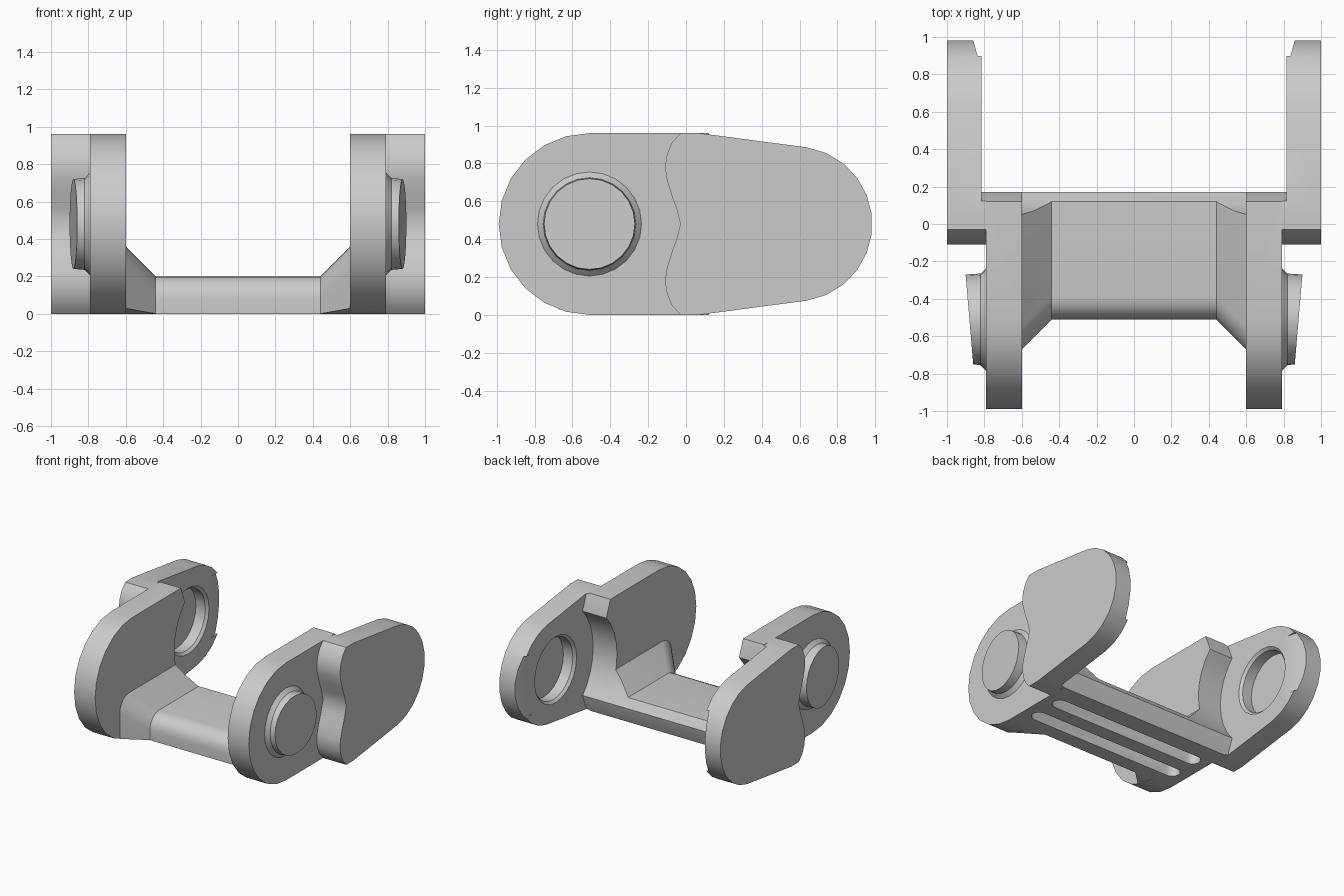
import bpy, bmesh
from math import sin, cos, pi, radians

cube = bpy.data.objects.get("Cube")
if cube:
    bpy.data.objects.remove(cube, do_unlink=True)

grey = bpy.data.materials.new("plain grey")
grey.use_nodes = True
grey.diffuse_color = (0.6, 0.6, 0.6, 1)
grey.node_tree.nodes["Principled BSDF"].inputs["Base Color"].default_value = grey.diffuse_color

MID = 0.48  # height of the link axis


def loft(name, rings):
    """Closed solid through rings that have equal point counts."""
    bm = bmesh.new()
    loops = [[bm.verts.new(p) for p in ring] for ring in rings]
    for a, b in zip(loops, loops[1:]):
        for i in range(len(a)):
            j = (i + 1) % len(a)
            bm.faces.new((a[i], a[j], b[j], b[i]))
    bm.faces.new(loops[0])
    bm.faces.new(loops[-1])
    bmesh.ops.recalc_face_normals(bm, faces=bm.faces)
    mesh = bpy.data.meshes.new(name)
    bm.to_mesh(mesh)
    bm.free()
    mesh.materials.append(grey)
    obj = bpy.data.objects.new(name, mesh)
    bpy.context.collection.objects.link(obj)
    return obj


def prism_x(name, outline, x0, x1):
    return loft(name, [[(x, y, z) for y, z in outline] for x in (x0, x1)])


def prism_z(name, outline, z0, z1):
    return loft(name, [[(x, y, z) for x, y in outline] for z in (z0, z1)])


def arc(cy, cz, r, start, end, steps):
    angles = [radians(start + (end - start) * i / steps) for i in range(steps + 1)]
    return [(cy + r * cos(a), cz + r * sin(a)) for a in angles]


def disc(x, y, r, slant=0):
    return [(x + slant * (u - y), u, v) for u, v in arc(y, MID, r, 0, 345, 23)]


def combine(target, other, operation):
    mod = target.modifiers.new(operation, "BOOLEAN")
    mod.operation, mod.solver, mod.object = operation, "EXACT", other
    bpy.context.view_layer.objects.active = target
    bpy.ops.object.modifier_apply(modifier=mod.name)
    bpy.data.objects.remove(other, do_unlink=True)


# Crossbar with a rounded front edge, flaring into the side plates
def bar_ring(x, flare):
    top, front = 0.2 + flare, -0.51 - flare
    nose = arc(front + 0.12, top - 0.12, 0.12, 90, 180, 6)
    pts = [(0.3, 0), (0.3, top)] + nose + [(front, flare * 0.18), (-0.5, 0)]
    return [(x, y, z) for y, z in pts]


link = loft("chain_link", [bar_ring(-0.6, 0.16), bar_ring(-0.44, 0),
                           bar_ring(0.44, 0), bar_ring(0.6, 0.16)])

# Side plate outlines, in y and z
inner_outline = arc(-0.51, MID, 0.48, 90, 270, 12) + [(0.3, 0), (0.3, 2 * MID)]
wave = [(-0.03, 0.48), (-0.05, 0.40), (-0.079, 0.32), (-0.86 / 8, 0.23), (-0.11, 0.17),
        (-0.1, 0.11), (-0.075, 0.05), (-0.03, 0)]
wave[3:5] = [(-0.105, 0.23), (-0.11, 0.17)]
upper_wave = [(y, 2 * MID - z) for y, z in reversed(wave[1:])]
outer_outline = upper_wave + wave + [(0.07, 0)] + arc(0.575, MID, 0.41, -81, 81, 11) + [(0.07, 2 * MID)]

for s in (-1, 1):
    combine(link, prism_x("inner_plate", inner_outline, s * 0.6, s * 0.79), "UNION")
    combine(link, prism_x("outer_plate", outer_outline, s * 0.79, s), "UNION")

# Concave back that clears the next link, with sloped lips above and below
hollow = [(1.2, -0.1), (0.082, -0.1), (0.17, 0.13)]
hollow += arc(0.54, MID, 0.505, 223, 137, 8)
hollow += [(0.17, 0.83), (0.082, 1.06), (1.2, 1.06)]
combine(link, prism_x("hollow_cutter", hollow, -0.815, 0.815), "DIFFERENCE")

for s in (-1, 1):
    # Pin with a slanted face on the inner plate
    pin = [disc(s * 0.75, -0.51, 0.275), disc(s * 0.79, -0.51, 0.275),
           disc(s * 0.82, -0.51, 0.245), disc(s * 0.88, -0.51, 0.24, s * 0.085)]
    combine(link, loft("pin", pin), "UNION")
    # Pin socket and its lead-in ramp on the outer plate
    socket = [disc(s * 0.79, 0.52, 0.295), disc(s * 0.835, 0.52, 0.25), disc(s * 0.92, 0.52, 0.25)]
    combine(link, loft("socket_cutter", socket), "DIFFERENCE")
    ramp = [(s * 0.7, 0.765), (s * 0.8, 0.765), (s * 0.9, 1.13), (s * 0.7, 1.13)]
    combine(link, prism_z("ramp_cutter", ramp, MID - 0.25, MID + 0.25), "DIFFERENCE")

# Two long slots in the underside
for y in (-0.33, -0.09):
    slot = arc(0.65, y, 0.06, -90, 90, 8) + arc(-0.65, y, 0.06, 90, 270, 8)
    combine(link, prism_z("slot_cutter", slot, -0.1, 0.11), "DIFFERENCE")

bpy.ops.object.select_all(action="DESELECT")
link.select_set(True)
bpy.context.view_layer.objects.active = link
bpy.ops.object.shade_smooth_by_angle(angle=pi / 6)
